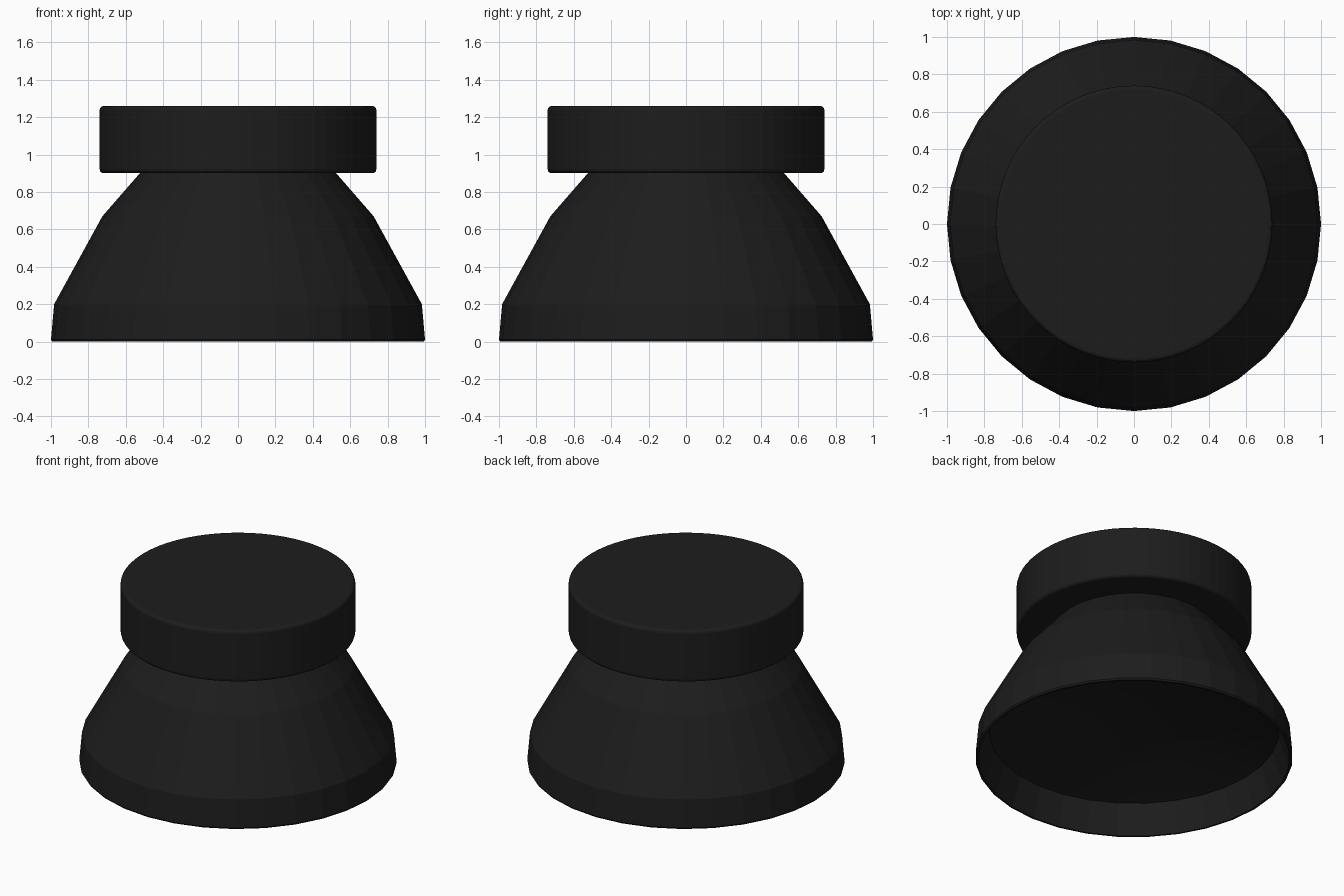
import bpy, bmesh
from math import cos, sin, tau

cube = bpy.data.objects.get("Cube")
if cube:
    bpy.data.objects.remove(cube, do_unlink=True)

black = bpy.data.materials.new("matte black")
black.use_nodes = True
colour = (0.012, 0.012, 0.012, 1)
black.diffuse_color = colour
shader = black.node_tree.nodes["Principled BSDF"]
shader.inputs["Base Color"].default_value = colour
shader.inputs["Roughness"].default_value = 0.7


def lathe(name, profile, sides):
    """Turn (radius, height) points around z; radius 0 closes to a point."""
    bm = bmesh.new()
    rings = []
    for r, z in profile:
        if r == 0:
            rings.append([bm.verts.new((0, 0, z))] * sides)
        else:
            rings.append([bm.verts.new((r * cos(tau * i / sides), r * sin(tau * i / sides), z))
                          for i in range(sides)])
    for a, b in zip(rings, rings[1:]):
        for i in range(sides):
            j = (i + 1) % sides
            bm.faces.new(list(dict.fromkeys((a[i], a[j], b[j], b[i]))))
    bmesh.ops.recalc_face_normals(bm, faces=bm.faces)
    mesh = bpy.data.meshes.new(name)
    bm.to_mesh(mesh)
    bm.free()
    mesh.materials.append(black)
    obj = bpy.data.objects.new(name, mesh)
    bpy.context.collection.objects.link(obj)
    return obj


# Flared skirt with a thin rim and a domed recess underneath
base = lathe("flared_base", [
    (0, 0.94), (0.49, 0.94), (0.725, 0.67), (0.983, 0.2), (1.0, 0.01), (0.993, 0),
    (0.98, 0), (0.915, 0.2), (0.6, 0.28), (0.3, 0.33), (0, 0.35)], 32)

# Smooth the recess ceiling only; the outside stays faceted
for face in base.data.polygons:
    face.use_smooth = face.normal.z < -0.9 and face.center.z > 0.1

# Round cap with softened rims
cap = lathe("top_cap", [(0, 0.9), (0.74, 0.9), (0.74, 1.26), (0, 1.26)], 64)
bevel = cap.modifiers.new("soft rims", "BEVEL")
bevel.width = 0.022
bevel.segments = 3
bevel.limit_method = "ANGLE"
